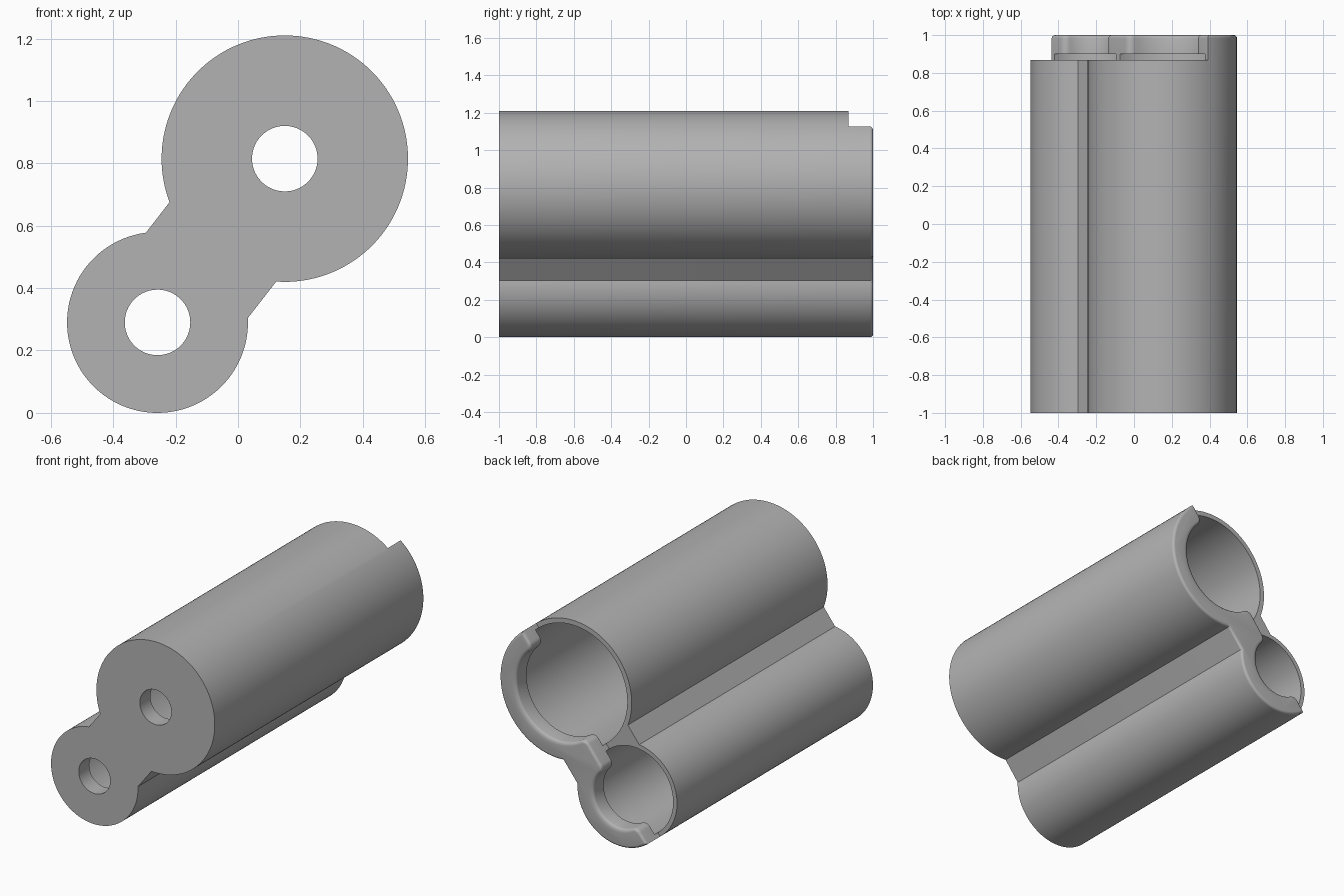
import bpy, bmesh, math
from mathutils import Vector

if "Cube" in bpy.data.objects:
    bpy.data.objects.remove(bpy.data.objects["Cube"])

# Section frame: t runs from the small tube centre to the big one, n points to the lip side
SMALL, BIG = Vector((-0.258, 0.29)), Vector((0.15, 0.815))
AXIS = (BIG - SMALL).normalized()
SIDE = Vector((AXIS.y, -AXIS.x))
D = (BIG - SMALL).length
R_SMALL, R_BIG = 0.29, 0.395
ROUND = 0.016

grey = bpy.data.materials.new("plain grey")
grey.diffuse_color = (0.45, 0.45, 0.45, 1)
grey.use_nodes = True
grey.node_tree.nodes["Principled BSDF"].inputs["Base Color"].default_value = grey.diffuse_color


def arc(ct, cn, r, a0, a1, count):
    return [(ct + r * math.cos(a0 + (a1 - a0) * i / count),
             cn + r * math.sin(a0 + (a1 - a0) * i / count)) for i in range(count + 1)]


def outline(d):
    """Two discs joined by a web, shrunk by d."""
    rs, rb, lo, hi = R_SMALL - d, R_BIG - d, 0.206 - d, 0.22 - d
    small = arc(0, 0, rs, math.asin(hi / rs), 2 * math.pi - math.asin(lo / rs), 72)
    big = arc(D, 0, rb, -math.pi + math.asin(lo / rb), math.pi - math.asin(hi / rb), 96)
    return small + big


def lip_opening(d):
    """Everything beyond the parting line, plus two round mouths with eased corners."""
    pts = [(-1, -1), (-1, d)]
    for c, r in ((0, 0.178 + d), (D, 0.285 + d)):
        f = 0.04 - d
        off = math.sqrt((r + f) ** 2 - f * f)
        a = math.atan2(f, off)
        pts += arc(c - off, f + d, f, -math.pi / 2, -a, 8)
        pts += arc(c, d, r, math.pi - a, a, 40)
        pts += arc(c + off, f + d, f, math.pi + a, 1.5 * math.pi, 8)
    return pts + [(2, d), (2, -1)]


def loft(name, sections):
    """Skin equal-length profiles, each given as (y, points)."""
    bm = bmesh.new()
    rings = []
    for y, pts in sections:
        flat = [SMALL + AXIS * t + SIDE * n for t, n in pts]
        rings.append([bm.verts.new((p.x, y, p.y)) for p in flat])
    for a, b in zip(rings, rings[1:]):
        for i in range(len(a)):
            j = (i + 1) % len(a)
            bm.faces.new((a[i], a[j], b[j], b[i]))
    bm.faces.new(rings[0])
    bm.faces.new(rings[-1])
    bmesh.ops.recalc_face_normals(bm, faces=bm.faces)
    me = bpy.data.meshes.new(name)
    bm.to_mesh(me)
    bm.free()
    me.materials.append(grey)
    ob = bpy.data.objects.new(name, me)
    bpy.context.collection.objects.link(ob)
    return ob


def rounded(shape, y, sign):
    """Quarter-round sections that end at y."""
    out = []
    for i in range(6):
        a = math.pi / 2 * i / 5
        out.append((y - ROUND * (1 - math.sin(a)), shape(sign * ROUND * (1 - math.cos(a)))))
    return out


# Twin tube body with a rounded rear rim
body = loft("twin_tube_holder", [(-1, outline(0))] + rounded(outline, 1, 1))

# Step that leaves the half lip, flared at the rim
cutters = [loft("lip_cutter", [(0.868, lip_opening(0))] + rounded(lip_opening, 1, 1)
                + [(1.1, lip_opening(ROUND))])]

# Wide bores under the lip and small holes through the front wall
for label, c, r in (("small", 0, 0.264), ("big", D, 0.366)):
    for kind, rad, y0, y1 in (("bore", r, -0.9, 0.9), ("hole", 0.105, -1.1, -0.8)):
        ring = arc(c, 0, rad, 0, 2 * math.pi, 96)[:-1]
        cutters.append(loft(f"{label}_{kind}_cutter", [(y0, ring), (y1, ring)]))

for cutter in cutters:
    mod = body.modifiers.new(cutter.name, 'BOOLEAN')
    mod.operation, mod.solver, mod.object = 'DIFFERENCE', 'EXACT', cutter
bpy.context.view_layer.objects.active = body
body.select_set(True)
for cutter in cutters:
    bpy.ops.object.modifier_apply(modifier=cutter.name)
for cutter in cutters:
    bpy.data.objects.remove(cutter)

bpy.ops.object.shade_smooth_by_angle(angle=math.radians(30))
